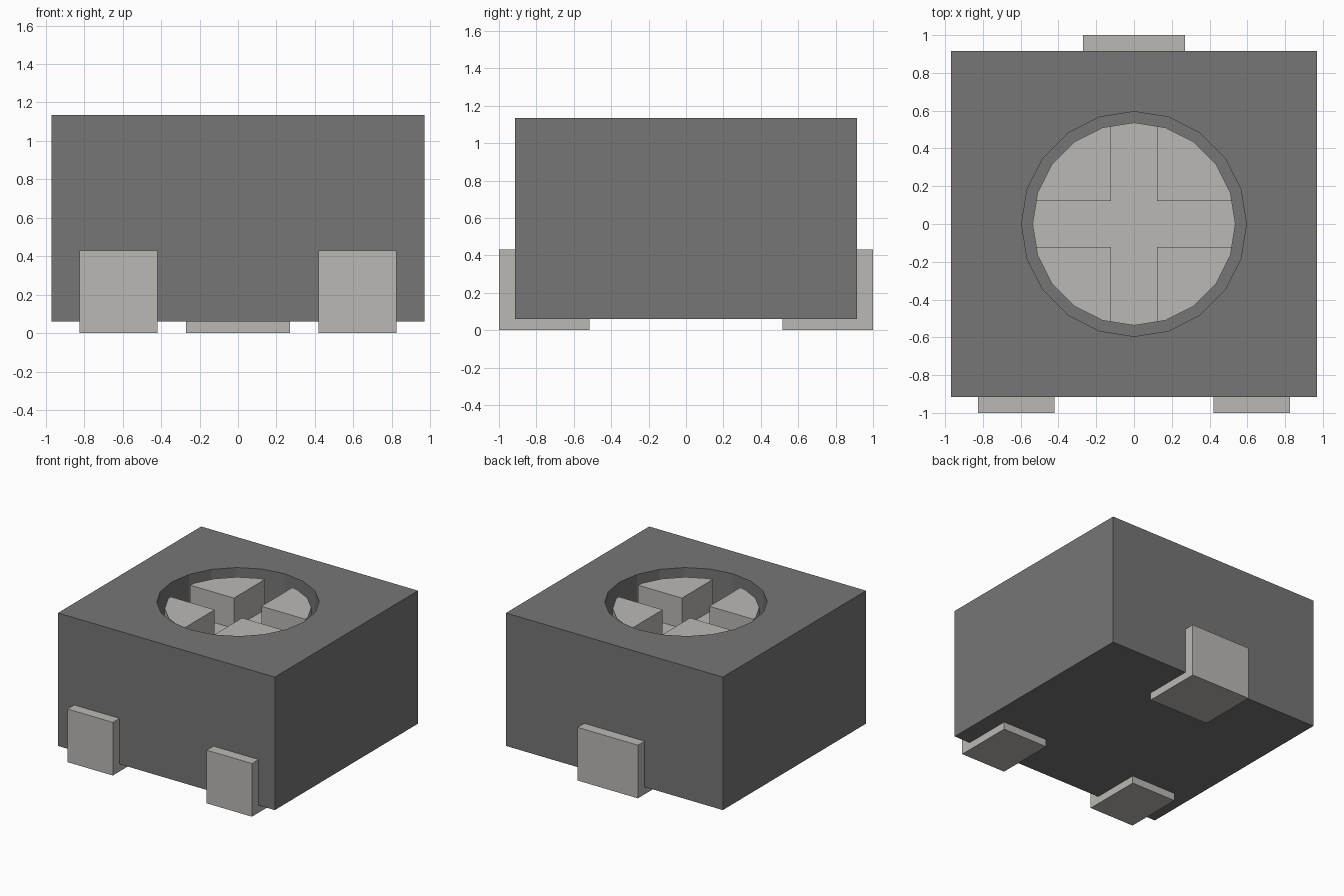
import bpy, bmesh, math

cube = bpy.data.objects.get("Cube")
if cube:
    bpy.data.objects.remove(cube, do_unlink=True)


def material(name, rgb):
    m = bpy.data.materials.new(name)
    m.use_nodes = True
    m.diffuse_color = (*rgb, 1)
    bsdf = next(n for n in m.node_tree.nodes if n.type == 'BSDF_PRINCIPLED')
    bsdf.inputs["Base Color"].default_value = (*rgb, 1)
    return m


GREY = material("dark grey plastic", (0.181, 0.181, 0.181))
METAL = material("light warm metal", (0.497, 0.485, 0.462))


def finish(name, bm, mat):
    bmesh.ops.recalc_face_normals(bm, faces=bm.faces[:])
    me = bpy.data.meshes.new(name)
    bm.to_mesh(me)
    bm.free()
    me.materials.append(mat)
    ob = bpy.data.objects.new(name, me)
    bpy.context.collection.objects.link(ob)
    return ob


def prism(name, points, offset, mat):
    """Extrude a planar outline along an offset vector."""
    bm = bmesh.new()
    face = bm.faces.new([bm.verts.new(p) for p in points])
    ext = bmesh.ops.extrude_face_region(bm, geom=[face], use_keep_orig=True)
    moved = [g for g in ext["geom"] if isinstance(g, bmesh.types.BMVert)]
    bmesh.ops.translate(bm, vec=offset, verts=moved)
    return finish(name, bm, mat)


def circle(radius, z, sides=20):
    return [(radius * math.cos(2 * math.pi * i / sides),
             radius * math.sin(2 * math.pi * i / sides), z) for i in range(sides)]


# Main dimensions
HX, HY, Z0, Z1 = 0.97, 0.915, 0.06, 1.135
HOLE_R, ROTOR_R, SLOT = 0.595, 0.537, 0.123
HOLE_Z, SLOT_Z, ROTOR_Z = 0.80, 0.84, 1.085


# Housing: a box with a round blind hole in its top
def loop(bm, pts):
    vs = [bm.verts.new(p) for p in pts]
    return vs, [bm.edges.new((vs[i], vs[(i + 1) % len(vs)])) for i in range(len(vs))]


def walls(bm, a, b):
    n = len(a)
    for i in range(n):
        j = (i + 1) % n
        bm.faces.new((a[i], a[j], b[j], b[i]))


bm = bmesh.new()
corners = [(-HX, -HY), (HX, -HY), (HX, HY), (-HX, HY)]
top, top_edges = loop(bm, [(x, y, Z1) for x, y in corners])
bottom, _ = loop(bm, [(x, y, Z0) for x, y in corners])
rim, rim_edges = loop(bm, circle(HOLE_R, Z1))
floor, _ = loop(bm, circle(HOLE_R, HOLE_Z))
bmesh.ops.triangle_fill(bm, edges=top_edges + rim_edges, use_beauty=True,
                        normal=(0, 0, 1))
walls(bm, top, bottom)
walls(bm, rim, floor)
bm.faces.new(bottom)
bm.faces.new(floor)
finish("housing", bm, GREY)

# Rotor: a disc with four raised sectors that leave a cross slot
prism("rotor_base", circle(ROTOR_R, HOLE_Z), (0, 0, SLOT_Z - HOLE_Z), METAL)
ring = circle(ROTOR_R, 0)
t = SLOT / ring[1][1]
edge = ROTOR_R + t * (ring[1][0] - ROTOR_R)
sector = [(SLOT, SLOT), (edge, SLOT)] + [p[:2] for p in ring[1:5]] + [(SLOT, edge)]
for k in range(4):
    c, s = round(math.cos(k * math.pi / 2)), round(math.sin(k * math.pi / 2))
    prism(f"rotor_sector_{k + 1}",
          [(c * x - s * y, s * x + c * y, SLOT_Z) for x, y in sector],
          (0, 0, ROTOR_Z - SLOT_Z), METAL)


# Terminals: L-shaped tabs that fold under the housing
def terminal(name, x0, x1, side):
    profile = [(1, 0), (1, 0.43), (HY, 0.43), (HY, Z0), (0.515, Z0), (0.515, 0)]
    prism(name, [(x0, side * y, z) for y, z in profile], (x1 - x0, 0, 0), METAL)


terminal("front_left_terminal", 0.42, 0.825, -1)
terminal("front_right_terminal", -0.825, -0.42, -1)
terminal("back_terminal", -0.27, 0.27, 1)
